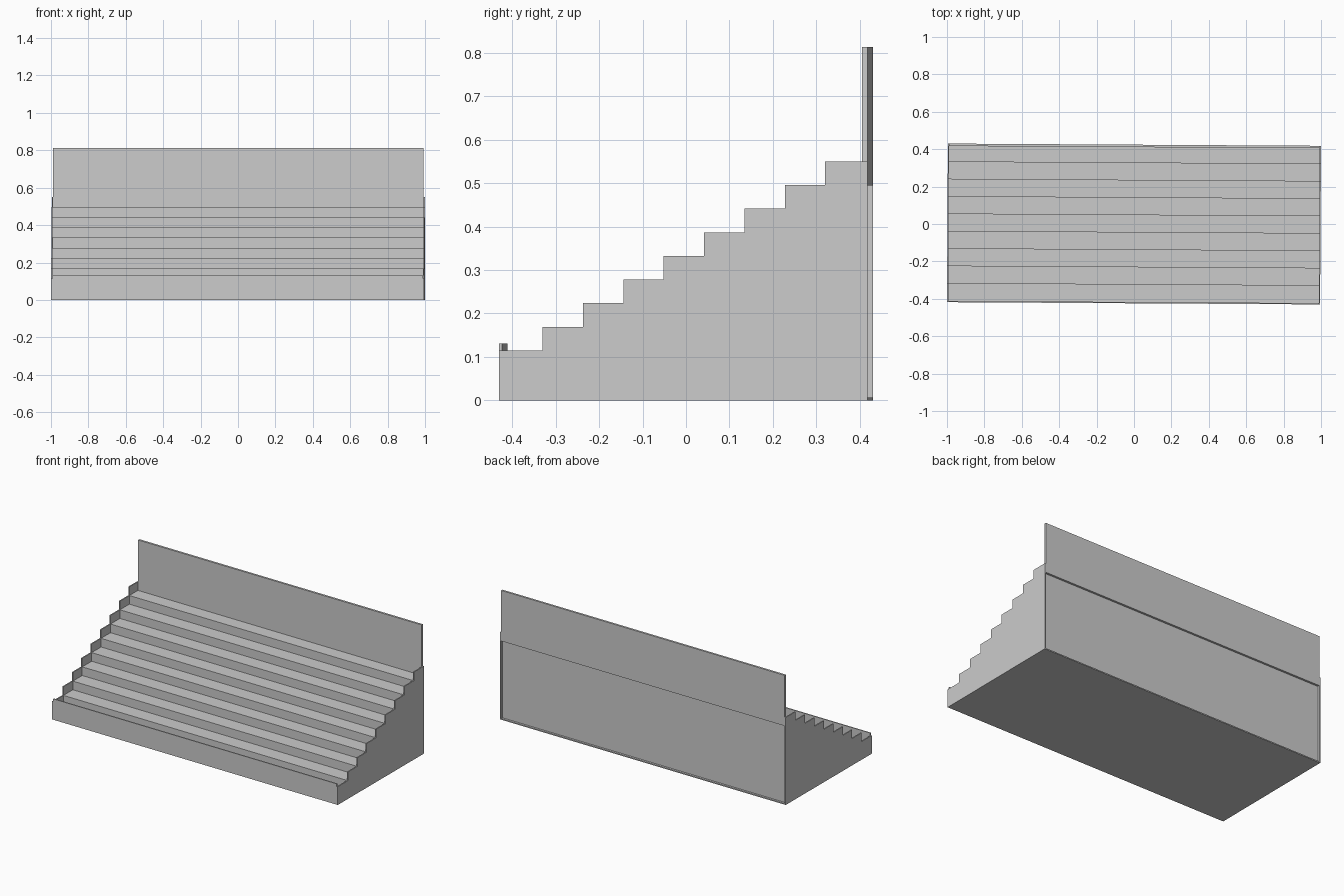
import bpy, bmesh

cube = bpy.data.objects.get("Cube")
if cube:
    bpy.data.objects.remove(cube, do_unlink=True)

HALF_W, BOARD = 0.9974, 0.007      # half width, sheet thickness
FRONT, BACK, RECESS = -0.424, 0.424, 0.411
RISER_Y, RUN, RISE, STEPS = -0.324, 0.0929, 0.0544, 8
SKEW = -0.006                      # slight turn of the whole piece

grey = bpy.data.materials.new("light_grey")
grey.use_nodes = True
grey.diffuse_color = (0.6, 0.6, 0.6, 1)
grey.node_tree.nodes["Principled BSDF"].inputs["Base Color"].default_value = (0.6, 0.6, 0.6, 1)


def prism(name, profile, x0, x1):
    """Extrude a (y, z) outline from x0 to x1."""
    bm = bmesh.new()
    face = bm.faces.new([bm.verts.new((x0, y, z)) for y, z in profile])
    new = bmesh.ops.extrude_face_region(bm, geom=[face])["geom"]
    bmesh.ops.translate(bm, vec=(x1 - x0, 0, 0),
                        verts=[v for v in new if isinstance(v, bmesh.types.BMVert)])
    bmesh.ops.recalc_face_normals(bm, faces=bm.faces)
    mesh = bpy.data.meshes.new(name)
    bm.to_mesh(mesh)
    bm.free()
    mesh.materials.append(grey)
    obj = bpy.data.objects.new(name, mesh)
    obj.rotation_euler.z = SKEW
    bpy.context.collection.objects.link(obj)
    return obj


def stairs(y0, y1, base, first):
    """Stepped outline with its lowest tread at height first."""
    pts = [(y0, base), (y0, first)]
    for i in range(STEPS):
        y, z = RISER_Y + i * RUN, first + i * RISE
        pts += [(y, z), (y, z + RISE)]
    return pts + [(y1, first + STEPS * RISE), (y1, base)]


def sheet(name, y0, y1, z0, z1):
    """Flat board fitted between the side panels."""
    inner = HALF_W - BOARD
    return prism(name, [(y0, z0), (y0, z1), (y1, z1), (y1, z0)], -inner, inner)


# Side panels, one step higher than the treads
for name, s in (("left_side_panel", 1), ("right_side_panel", -1)):
    prism(name, stairs(FRONT, BACK, 0, 0.115), s * (HALF_W - BOARD), s * HALF_W)

# Stepped treads between the sides
prism("stepped_treads", stairs(FRONT + BOARD, RECESS, BOARD, 0.115 - RISE),
      BOARD - HALF_W, HALF_W - BOARD)

# Flat boards
sheet("bottom_board", FRONT + BOARD, BACK, 0, BOARD)
sheet("front_lip", FRONT, FRONT + BOARD, 0, 0.131)
sheet("back_board", RECESS, BACK, 0.495, 0.813)
